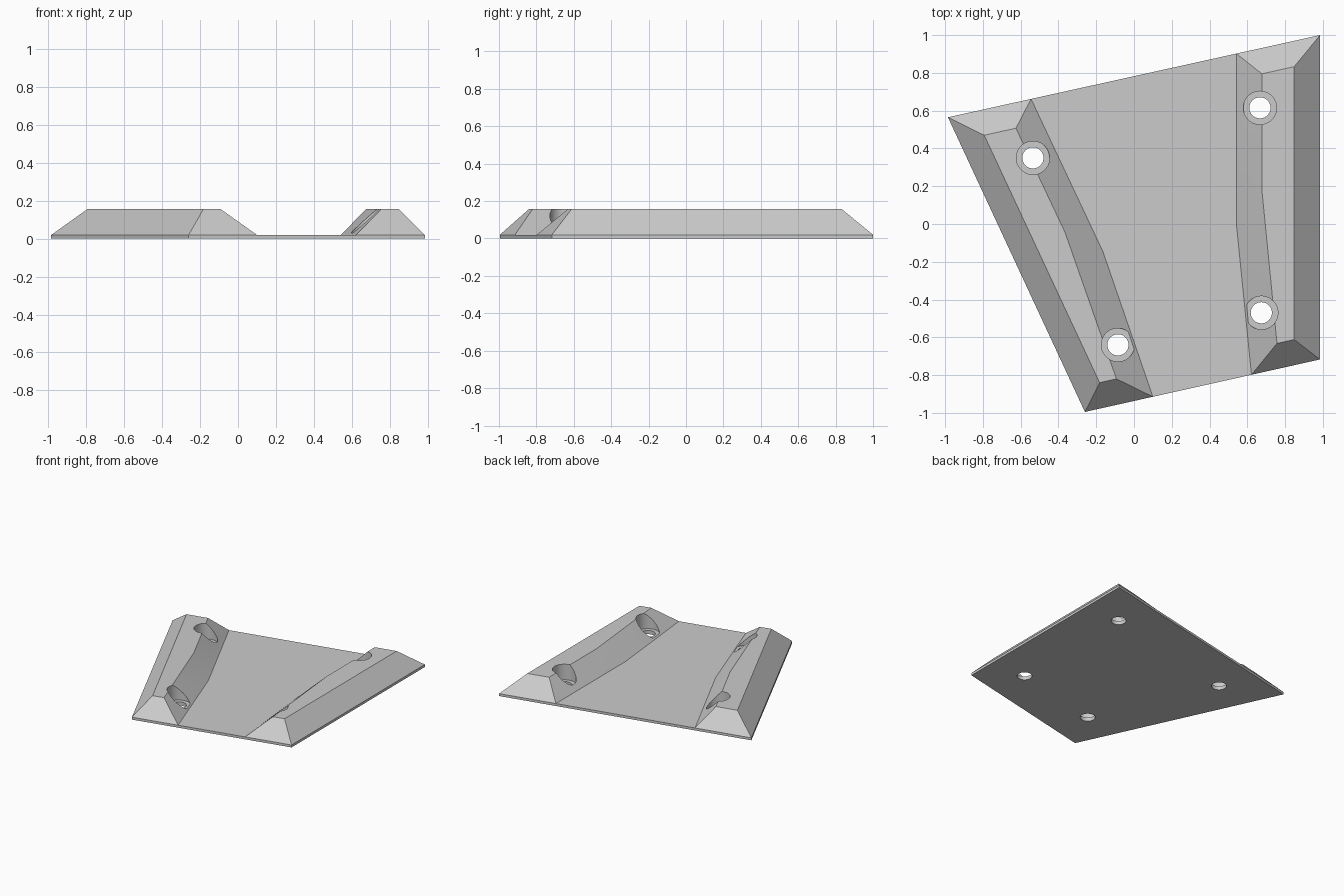
import bpy, bmesh, math
from mathutils import Vector

if "Cube" in bpy.data.objects:
    bpy.data.objects.remove(bpy.data.objects["Cube"])

PLATE_Z, RAIL_Z, FLOOR_Z = 0.02, 0.157, 0.03

grey = bpy.data.materials.new("light grey")
grey.diffuse_color = (0.6, 0.6, 0.6, 1)
grey.use_nodes = True
grey.node_tree.nodes["Principled BSDF"].inputs["Base Color"].default_value = grey.diffuse_color

# plate corners and the points where the rails meet its front and back edges
BL, BR, FR, FL = [Vector(p) for p in ((-0.985, 0.565), (0.985, 1.0), (0.985, -0.717), (-0.26, -0.995))]


def on_edge(a, b, x):
    return a.lerp(b, (x - a.x) / (b.x - a.x))


back_l, back_r = on_edge(BL, BR, -0.545), on_edge(BL, BR, 0.542)
front_l, front_r = on_edge(FL, FR, 0.10), on_edge(FL, FR, 0.622)
kink_l, kink_r = Vector((-0.165, -0.145)), Vector((0.542, 0.0))

# rail footprints and their sloped-in tops, in matching counter-clockwise order
left_foot = [BL, FL, front_l, kink_l, back_l]
left_top = [(-0.793, 0.47), (-0.182, -0.84), (-0.093, -0.82), (-0.365, -0.045), (-0.625, 0.507)]
right_foot = [BR, back_r, kink_r, front_r, FR]
right_top = [(0.848, 0.833), (0.677, 0.795), (0.677, 0.18), (0.757, -0.632), (0.848, -0.612)]

bm = bmesh.new()


def face(points):
    return bm.faces.new([bm.verts.new(p) for p in points])


def at(p, z):
    return (p[0], p[1], z)


# sloped rails
for foot, top in ((left_foot, left_top), (right_foot, right_top)):
    face([at(p, RAIL_Z) for p in top])
    for i in range(5):
        j = (i + 1) % 5
        face([at(foot[i], PLATE_Z), at(foot[j], PLATE_Z), at(top[j], RAIL_Z), at(top[i], RAIL_Z)])

# floor between the rails, plate rim and underside
face([at(p, PLATE_Z) for p in (back_l, kink_l, front_l, front_r, kink_r, back_r)])
outline = [BL, FL, front_l, front_r, FR, BR, back_r, back_l]
for i, p in enumerate(outline):
    q = outline[(i + 1) % len(outline)]
    face([at(p, 0), at(q, 0), at(q, PLATE_Z), at(p, PLATE_Z)])
face([at(p, 0) for p in reversed(outline)])

# weld; then drop the slopes' shared duplicates into one closed body
bmesh.ops.remove_doubles(bm, verts=bm.verts, dist=0.0005)
bmesh.ops.recalc_face_normals(bm, faces=bm.faces)
mesh = bpy.data.meshes.new("bracket_plate")
bm.to_mesh(mesh)
bm.free()
plate = bpy.data.objects.new("bracket_plate", mesh)
bpy.context.collection.objects.link(plate)
mesh.materials.append(grey)


# stepped cutter for a counterbored screw hole
def screw_cutter(x, y, sides=48):
    cb = bmesh.new()
    rings = []
    for r, z in ((0.056, -0.1), (0.056, FLOOR_Z), (0.088, FLOOR_Z), (0.088, 0.3)):
        rings.append([cb.verts.new((x + r * math.cos(2 * math.pi * i / sides),
                                    y + r * math.sin(2 * math.pi * i / sides), z)) for i in range(sides)])
    for lo, hi in zip(rings, rings[1:]):
        for i in range(sides):
            j = (i + 1) % sides
            cb.faces.new((lo[i], lo[j], hi[j], hi[i]))
    cb.faces.new(rings[0][::-1])
    cb.faces.new(rings[-1])
    bmesh.ops.recalc_face_normals(cb, faces=cb.faces)
    me = bpy.data.meshes.new("screw_hole_cutter")
    cb.to_mesh(me)
    cb.free()
    me.materials.append(grey)
    ob = bpy.data.objects.new("screw_hole_cutter", me)
    ob.hide_render = True
    bpy.context.collection.objects.link(ob)
    return ob


bpy.context.view_layer.objects.active = plate
plate.select_set(True)
for x, y in ((-0.535, 0.35), (-0.085, -0.64), (0.667, 0.615), (0.674, -0.47)):
    cutter = screw_cutter(x, y)
    mod = plate.modifiers.new("screw_hole", 'BOOLEAN')
    mod.operation, mod.solver, mod.object = 'DIFFERENCE', 'EXACT', cutter
    bpy.ops.object.modifier_apply(modifier=mod.name)
    bpy.data.objects.remove(cutter)

bpy.ops.object.shade_smooth_by_angle(angle=math.radians(9))
